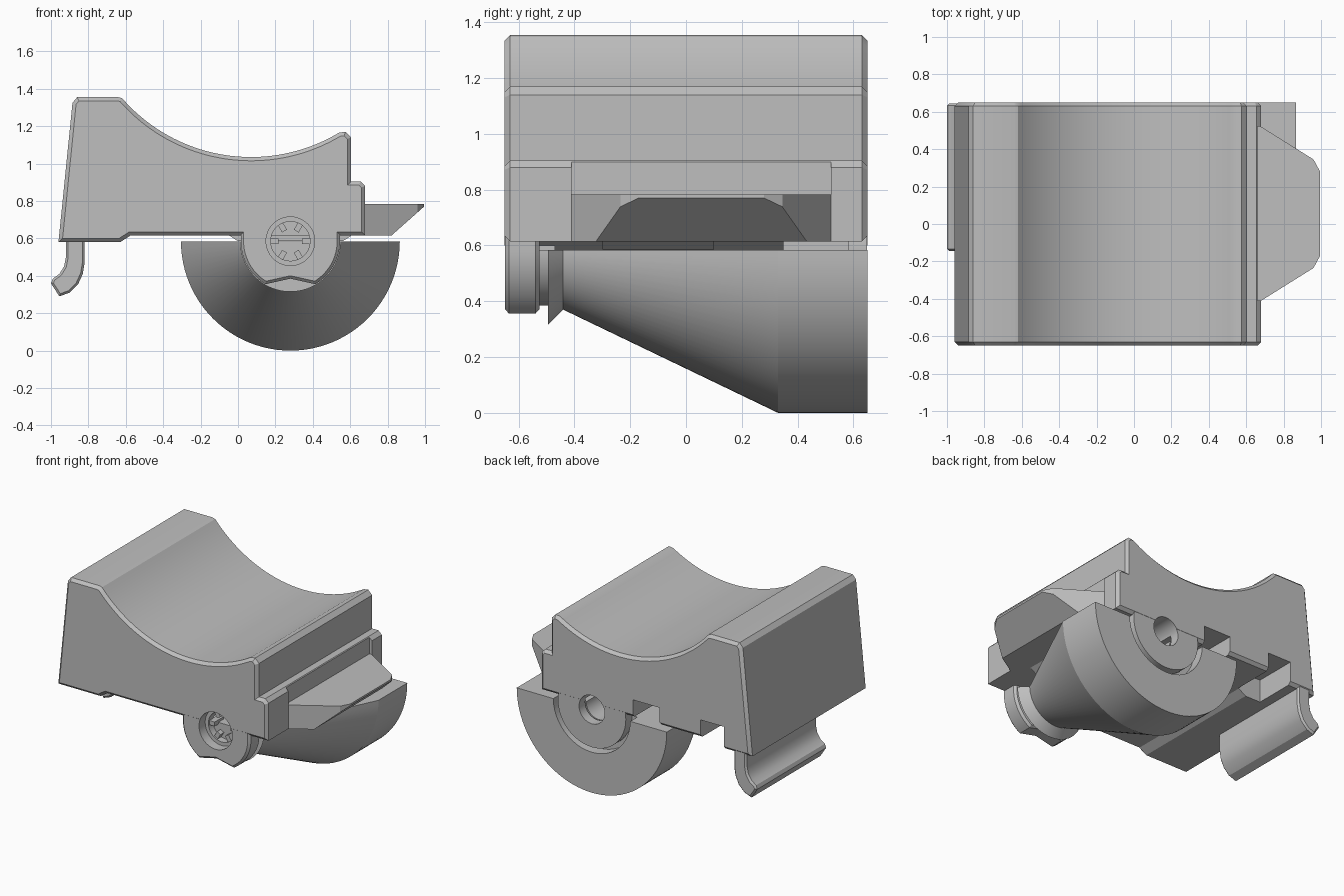
import bpy, bmesh, math
from mathutils import Vector, Matrix

cube = bpy.data.objects.get("Cube")
if cube:
    bpy.data.objects.remove(cube, do_unlink=True)

grey = bpy.data.materials.new("plain grey")
grey.use_nodes = True
colour = (0.52, 0.52, 0.52, 1)
grey.diffuse_color = colour
grey.node_tree.nodes["Principled BSDF"].inputs["Base Color"].default_value = colour

AX, AZ = 0.28, 0.585      # axle position
FRONT, BACK = -0.65, 0.65


def finish(name, bm):
    bmesh.ops.recalc_face_normals(bm, faces=bm.faces)
    mesh = bpy.data.meshes.new(name)
    bm.to_mesh(mesh)
    bm.free()
    mesh.materials.append(grey)
    ob = bpy.data.objects.new(name, mesh)
    bpy.context.collection.objects.link(ob)
    return ob


def activate(ob):
    bpy.ops.object.select_all(action='DESELECT')
    ob.select_set(True)
    bpy.context.view_layer.objects.active = ob


def inset(points, d):
    """Move an outline inwards by d with mitred corners."""
    pts = [Vector(p) for p in points]
    n = len(pts)
    area = sum(pts[i - 1].x * pts[i].y - pts[i].x * pts[i - 1].y for i in range(n))
    side = 1 if area > 0 else -1
    result = []
    for i, p in enumerate(pts):
        a = (p - pts[i - 1]).normalized()
        b = (pts[(i + 1) % n] - p).normalized()
        na, nb = Vector((-a.y, a.x)) * side, Vector((-b.y, b.x)) * side
        result.append(p + (na + nb) * d / (1 + na.dot(nb)))
    return result


def prism(points, y0, y1, chamfer=0.0):
    """Extrude an (x, z) outline along y, chamfering both end rims."""
    rings = [(y0, points), (y1, points)]
    if chamfer:
        small = inset(points, chamfer)
        rings = [(y0, small), (y0 + chamfer, points), (y1 - chamfer, points), (y1, small)]
    bm = bmesh.new()
    loops = [[bm.verts.new((x, y, z)) for x, z in pts] for y, pts in rings]
    for low, high in zip(loops, loops[1:]):
        for i in range(len(points)):
            bm.faces.new((low[i - 1], low[i], high[i], high[i - 1]))
    bm.faces.new(loops[0])
    bm.faces.new(loops[-1])
    return bm


def box(x0, x1, y0, y1, z0, z1):
    return prism([(x0, z0), (x1, z0), (x1, z1), (x0, z1)], y0, y1)


def arc(cx, cz, r, a0, a1, n):
    angles = [math.radians(a0 + (a1 - a0) * i / n) for i in range(n + 1)]
    return [(cx + r * math.cos(a), cz + r * math.sin(a)) for a in angles]


def disc(r, y0, y1):
    return prism(arc(AX, AZ, r, 0, 360, 48)[:-1], y0, y1)


def slice_off(bm, co, normal):
    bmesh.ops.bisect_plane(bm, geom=bm.verts[:] + bm.edges[:] + bm.faces[:],
                           plane_co=co, plane_no=normal, clear_outer=True)
    bmesh.ops.holes_fill(bm, edges=[e for e in bm.edges if e.is_boundary])


def cut(ob, bm):
    """Subtract a shape; keep the uncut mesh if nothing would remain."""
    tool = finish("cutter", bm)
    tool.hide_render = True
    before = ob.data.copy()
    mod = ob.modifiers.new("cut", 'BOOLEAN')
    mod.operation, mod.solver, mod.object = 'DIFFERENCE', 'EXACT', tool
    activate(ob)
    bpy.ops.object.modifier_apply(modifier=mod.name)
    if not ob.data.polygons:
        ob.data = before
    bpy.data.objects.remove(tool, do_unlink=True)


# Saddle body with concave top
saddle = arc(0.07, 1.948, 0.913, 221, 301, 40)
outline = ([(-0.96, 0.58), (-0.885, 1.325), (-0.86, 1.355), (-0.64, 1.355)] + saddle
           + [(0.575, 1.17), (0.605, 1.14), (0.605, 0.905), (0.655, 0.905), (0.68, 0.88),
              (0.68, 0.615), (-0.575, 0.615), (-0.63, 0.58)])
body = finish("body", prism(outline, FRONT, BACK, 0.02))

# Axle bosses hanging below the body
lobe = (arc(AX, AZ, 0.265, 180, 240, 14) + [(AX, 0.385)]
        + arc(AX, AZ, 0.265, 300, 360, 14) + [(AX + 0.265, 0.7), (AX - 0.265, 0.7)])
front_boss = finish("front_boss", prism(lobe, FRONT + 0.001, -0.525, 0.015))
back_boss = finish("back_boss", disc(0.265, 0.58, BACK - 0.001))

# Axle holes through body and bosses
for part in (body, front_boss):
    cut(part, disc(0.13, -0.8, -0.58))
    cut(part, disc(0.105, -0.7, -0.44))
for part in (body, back_boss):
    cut(part, disc(0.1, 0.3, 0.8))

# Underside channels and side recess
for cutter in (box(-0.25, -0.04, -0.3, 0.8, 0.4, 0.74),
               box(-0.75, -0.57, 0.35, 0.8, 0.4, 0.74),
               box(0.66, 0.8, -0.41, 0.52, 0.4, 1.0)):
    cut(body, cutter)

# Raised pad between body and wheel
pad = finish("underside_pad", prism([(-0.07, 0.63), (0.0, 0.585), (0.56, 0.585), (0.63, 0.63)],
                                    -0.3, 0.1))

# Conical half wheel with front collar and neck
bm = bmesh.new()
profile = [(-0.53, 0), (-0.53, 0.2), (-0.495, 0.2), (-0.495, 0.27), (-0.44, 0.215),
           (0.33, AZ), (BACK, AZ), (BACK, 0)]
verts = [bm.verts.new((AX + r, y, AZ)) for y, r in profile]
edges = [bm.edges.new(pair) for pair in zip(verts, verts[1:])]
bmesh.ops.spin(bm, geom=verts + edges, cent=(AX, 0, AZ), axis=(0, 1, 0),
               angle=math.tau, steps=96, use_duplicate=False)
bmesh.ops.remove_doubles(bm, verts=bm.verts, dist=1e-4)
slice_off(bm, (0, 0, AZ - 0.002), (0, 0, 1))
wheel = finish("half_wheel", bm)
cut(wheel, disc(0.3, 0.57, 0.8))
cut(wheel, disc(0.1, 0.3, 0.8))

# Six small ribs inside the front axle hole
bm = bmesh.new()
for i in range(6):
    place = (Matrix.Translation((AX, -0.52, AZ)) @ Matrix.Rotation(i * math.pi / 3, 4, 'Y')
             @ Matrix.Translation((0.085, 0, 0)) @ Matrix.Diagonal((0.045, 0.1, 0.03, 1)))
    bmesh.ops.create_cube(bm, size=1, matrix=place)
ribs = finish("axle_ribs", bm)

# Side lever: tapered plate with a sloping underside
bm = bmesh.new()
plan = [(0.64, -0.41), (0.68, -0.41), (0.96, -0.235), (0.995, -0.17),
        (0.995, 0.28), (0.96, 0.345), (0.68, 0.52), (0.64, 0.52)]
face = bm.faces.new([bm.verts.new((x, y, 0.615)) for x, y in plan])
res = bmesh.ops.extrude_face_region(bm, geom=[face])
bmesh.ops.translate(bm, vec=(0, 0, 0.168),
                    verts=[g for g in res["geom"] if isinstance(g, bmesh.types.BMVert)])
slice_off(bm, (0.82, 0, 0.615), Vector((0.155, 0, -0.175)))
lever = finish("side_lever", bm)

# Curved hook under the tall end
hook_outline = [(-0.82, 0.62), (-0.82, 0.47), (-0.83, 0.41), (-0.855, 0.355), (-0.9, 0.31),
                (-0.955, 0.29), (-1.0, 0.36), (-0.99, 0.385), (-0.955, 0.41), (-0.93, 0.45),
                (-0.92, 0.5), (-0.92, 0.62)]
hook = finish("hook", prism(hook_outline, -0.145, BACK - 0.005, 0.012))

for ob in (body, front_boss, back_boss, pad, wheel, ribs, lever, hook):
    activate(ob)
    bpy.ops.object.shade_smooth_by_angle(angle=math.radians(25))
